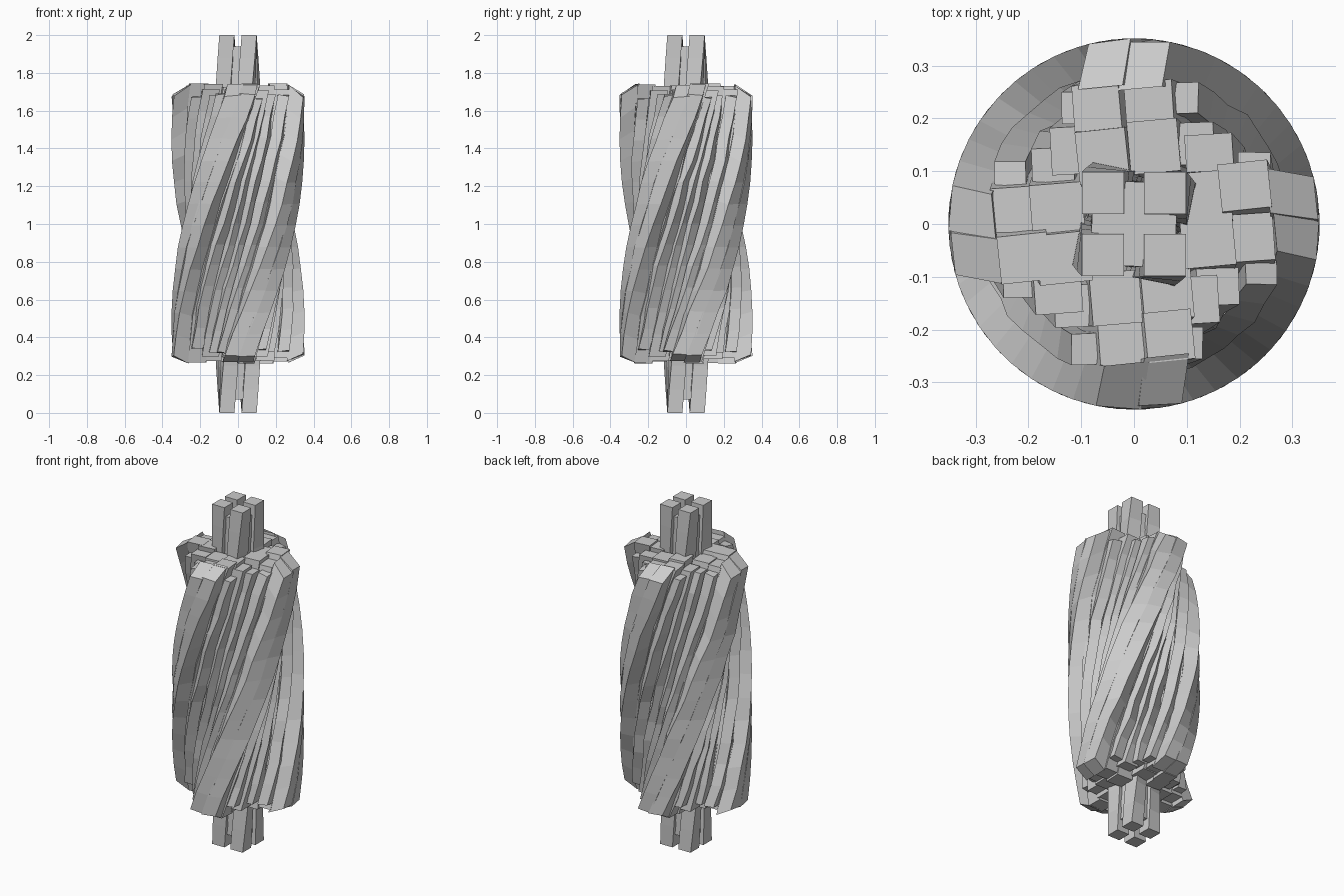
import bpy, bmesh, math, random

if "Cube" in bpy.data.objects:
    bpy.data.objects.remove(bpy.data.objects["Cube"])
random.seed(4)

def twist(x, y, z, rate, phase):
    a = math.radians((z - 1.0) * rate + phase)
    return (x * math.cos(a) - y * math.sin(a), x * math.sin(a) + y * math.cos(a), z)

def rod(name, x, y, w, d, z0, z1, segs, rate, phase, wobble=0.0):
    """Square rod swept up the twist, slightly irregular, ends sloping at the rim."""
    bm = bmesh.new()
    rings = []
    for i in range(segs + 1):
        t = i / segs
        jx, jy = random.uniform(-wobble, wobble), random.uniform(-wobble, wobble)
        ring = []
        for sx, sy in ((-1, -1), (1, -1), (1, 1), (-1, 1)):
            px, py = x + jx + sx * w / 2, y + jy + sy * d / 2
            r = math.hypot(px, py)
            k = min(1, 0.352 / r)
            drop = max(0, r - 0.28)
            z = (z0 + drop * 0.5) * (1 - t) + (z1 - drop * 0.8) * t
            ring.append(bm.verts.new(twist(px * k, py * k, z, rate, phase)))
        rings.append(ring)
    for a, b in zip(rings, rings[1:]):
        for j in range(4):
            k = (j + 1) % 4
            bm.faces.new((a[j], a[k], b[k], b[j]))
    bm.faces.new(rings[0][::-1])
    bm.faces.new(rings[-1])
    mesh = bpy.data.meshes.new(name)
    bm.to_mesh(mesh)
    bm.free()
    ob = bpy.data.objects.new(name, mesh)
    bpy.context.collection.objects.link(ob)

# four core posts, full height, around a shorter filler
for sx in (-1, 1):
    for sy in (-1, 1):
        rod("core_post", sx * 0.059, sy * 0.059, 0.08, 0.08, 0, 2, 16, 45, 45)
rod("core_filler", 0, 0, 0.16, 0.16, 0.07, 1.94, 16, 45, 45)

# rods of one arm: along, across, length size, width size, end inset
ARM = [(0.14, 0.045, 0.1, 0.095, 0.0), (0.14, -0.045, 0.1, 0.095, 0.01),
       (0.22, 0.045, 0.095, 0.09, 0.0), (0.22, -0.04, 0.095, 0.09, 0.02),
       (0.305, 0.04, 0.09, 0.085, 0.0), (0.305, -0.04, 0.09, 0.085, 0.0),
       (0.15, 0.12, 0.09, 0.07, 0.03), (0.15, -0.12, 0.08, 0.07, 0.05),
       (0.225, 0.1, 0.06, 0.06, 0.07), (0.235, -0.095, 0.06, 0.06, 0.05)]

# four arms around the core
for q in range(4):
    c, s = round(math.cos(q * math.pi / 2)), round(math.sin(q * math.pi / 2))
    for u, v, lu, wv, inset in ARM:
        w, d = (lu, wv) if c else (wv, lu)
        end = inset + random.uniform(0, 0.015)
        rod("arm_rod", u * c - v * s, u * s + v * c, w, d,
            0.26 + end, 1.745 - end, 12, 66, 47, 0.006)
